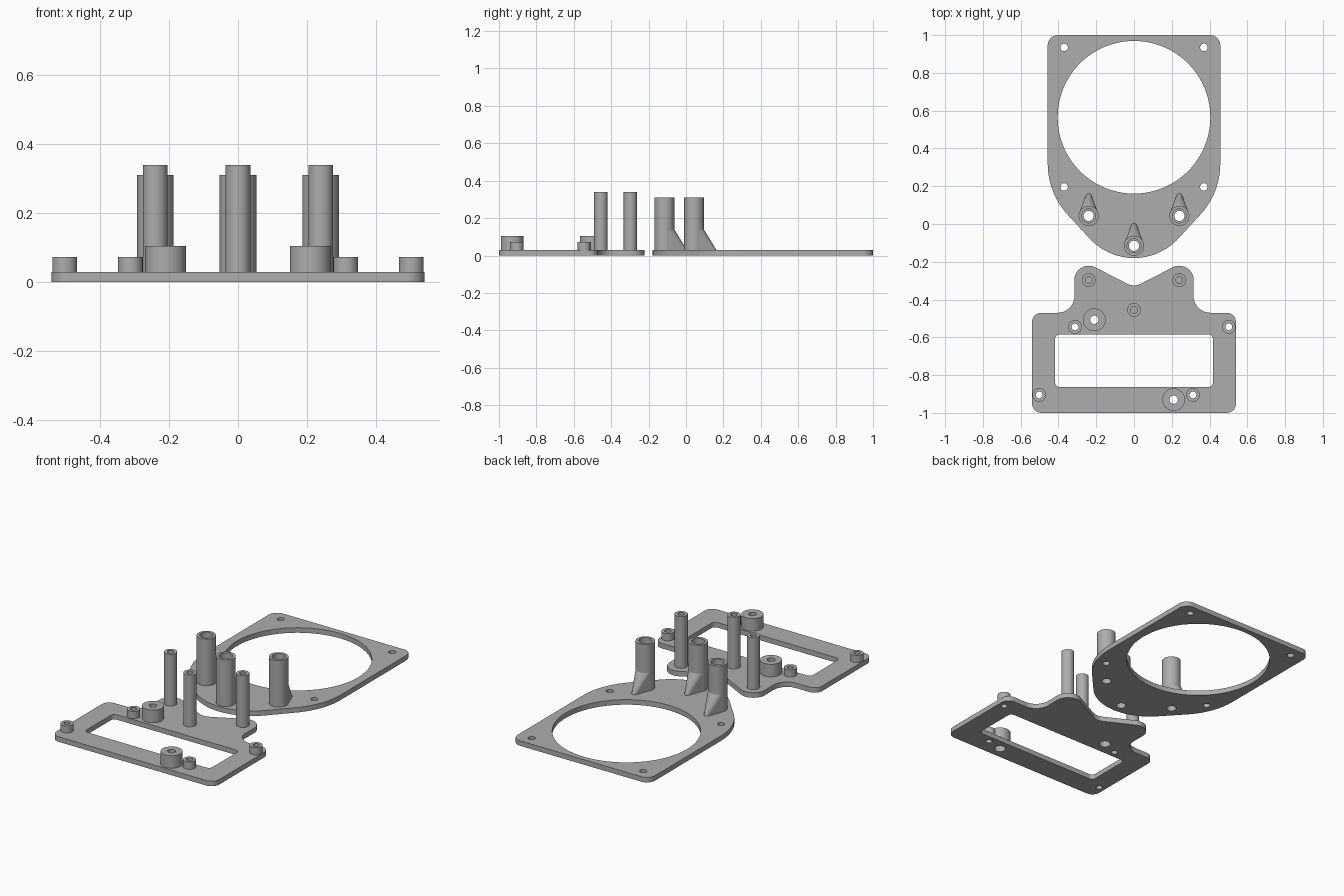
import bpy
import bmesh
from math import cos, sin, radians, pi
from mathutils import Vector

cube = bpy.data.objects.get("Cube")
if cube:
    bpy.data.objects.remove(cube, do_unlink=True)

THICK = 0.03
STEPS = 48

grey = bpy.data.materials.new("plain_grey")
grey.use_nodes = True
grey.diffuse_color = (0.42, 0.42, 0.42, 1)
grey.node_tree.nodes["Principled BSDF"].inputs["Base Color"].default_value = (0.42, 0.42, 0.42, 1)


def finish(bm, name):
    """Turn a bmesh into a named, shaded object."""
    bmesh.ops.recalc_face_normals(bm, faces=bm.faces)
    mesh = bpy.data.meshes.new(name)
    bm.to_mesh(mesh)
    bm.free()
    mesh.materials.append(grey)
    obj = bpy.data.objects.new(name, mesh)
    bpy.context.collection.objects.link(obj)
    shade(obj)
    return obj


def shade(obj):
    bpy.ops.object.select_all(action='DESELECT')
    obj.select_set(True)
    bpy.context.view_layer.objects.active = obj
    bpy.ops.object.shade_smooth_by_angle(angle=radians(30))


def arc(cx, cy, r, start, end):
    n = max(6, int(abs(end - start) / 5))
    angles = [radians(start + (end - start) * i / n) for i in range(n + 1)]
    return [(cx + r * cos(a), cy + r * sin(a)) for a in angles]


def outline(arcs):
    return [p for a in arcs for p in arc(*a)]


def circle(x, y, r, n=STEPS):
    return [(x + r * cos(2 * pi * i / n), y + r * sin(2 * pi * i / n)) for i in range(n)]


def plate(name, loops):
    """Flat plate from an outer loop and hole loops."""
    bm = bmesh.new()
    for loop in loops:
        vs = [bm.verts.new((x, y, 0)) for x, y in loop]
        for a, b in zip(vs, vs[1:] + vs[:1]):
            bm.edges.new((a, b))
    bmesh.ops.triangle_fill(bm, edges=bm.edges[:], normal=(0, 0, 1))
    top = bmesh.ops.extrude_face_region(bm, geom=bm.faces[:])["geom"]
    verts = [g for g in top if isinstance(g, bmesh.types.BMVert)]
    bmesh.ops.translate(bm, verts=verts, vec=(0, 0, THICK))
    return finish(bm, name)


def lathe(name, x, y, profile):
    """Revolve a closed (radius, height) profile round a vertical axis."""
    bm = bmesh.new()
    rings = [[bm.verts.new((x + px, y + py, z)) for px, py in circle(0, 0, r)]
             for r, z in profile]
    for j in range(len(profile)):
        k = (j + 1) % len(profile)
        if profile[j][0] == 0 and profile[k][0] == 0:
            continue
        for i in range(STEPS):
            m = (i + 1) % STEPS
            bm.faces.new((rings[j][i], rings[j][m], rings[k][m], rings[k][i]))
    bmesh.ops.remove_doubles(bm, verts=bm.verts, dist=0.00001)
    return finish(bm, name)


def gusset(name, x, y):
    """Tapered foot: hull of the tower base and a small tip, bored out."""
    bm = bmesh.new()
    points = [(px, py, z) for px, py in circle(x, y, 0.0525) for z in (0.02, 0.14)]
    points += [(px, py, z) for px, py in circle(x, y + 0.102, 0.016, 24) for z in (0.02, 0.032)]
    verts = [bm.verts.new(p) for p in points]
    hull = bmesh.ops.convex_hull(bm, input=verts)
    loose = {g for g in hull["geom_interior"] + hull["geom_unused"]
             if isinstance(g, bmesh.types.BMVert)}
    bmesh.ops.delete(bm, geom=list(loose), context='VERTS')
    obj = finish(bm, name)
    cutter = lathe("bore_cutter", x, y, [(0, -0.1), (0.045, -0.1), (0.045, 0.4), (0, 0.4)])
    cutter.hide_render = True
    mod = obj.modifiers.new("bore", 'BOOLEAN')
    mod.operation = 'DIFFERENCE'
    mod.solver = 'EXACT'
    mod.object = cutter
    bpy.context.view_layer.objects.active = obj
    bpy.ops.object.modifier_apply(modifier=mod.name)
    bpy.data.objects.remove(cutter, do_unlink=True)
    shade(obj)


# Positions shared by plates and their fittings
towers = {"left": (0.24, 0.043), "middle": (0, -0.115), "right": (-0.24, 0.043)}
POST_SHIFT = -0.34
small_bosses = [(-0.312, -0.545), (0.502, -0.545), (-0.502, -0.905), (0.312, -0.905)]
big_bosses = [(-0.21, -0.507), (0.21, -0.93)]

# Ring plate with the large round opening
ring_outline = outline([
    (0.402, 0.945, 0.055, 0, 90), (-0.402, 0.945, 0.055, 90, 180),
    (-0.057, 0.32, 0.4, 180, 225), (0, 0.14, 0.32, 225, 315),
    (0.057, 0.32, 0.4, 315, 360)])
ring_holes = [circle(0, 0.565, 0.404, 128)]
ring_holes += [circle(sx * 0.37, y, 0.02) for sx in (-1, 1) for y in (0.935, 0.196)]
ring_holes += [circle(x, y, 0.027) for x, y in towers.values()]
plate("ring_plate", [ring_outline] + ring_holes)

# Frame plate with two ears and the rectangular window
frame_outline = outline([
    (0.49, -0.52, 0.05, 0, 90), (0.405, -0.38, 0.09, 270, 180),
    (0.24, -0.297, 0.076, 0, 120), (0, -0.245, 0.08, 300, 240),
    (-0.24, -0.297, 0.076, 60, 180), (-0.405, -0.38, 0.09, 360, 270),
    (-0.49, -0.52, 0.05, 90, 180), (-0.49, -0.95, 0.05, 180, 270),
    (0.49, -0.95, 0.05, 270, 360)])
window = outline([
    (0.393, -0.61, 0.025, 0, 90), (-0.393, -0.61, 0.025, 90, 180),
    (-0.393, -0.838, 0.025, 180, 270), (0.393, -0.838, 0.025, 270, 360)])
frame_holes = [circle(x, y, 0.018) for x, y in small_bosses]
frame_holes += [circle(x, y, 0.032) for x, y in big_bosses]
plate("frame_plate", [frame_outline, window] + frame_holes)

# Hollow towers with tapered feet, and the matching posts
for side, (x, y) in towers.items():
    lathe(side + "_tower", x, y, [
        (0.027, THICK), (0.027, 0.06), (0.037, 0.06),
        (0.037, 0.31), (0.053, 0.31), (0.053, THICK)])
    gusset(side + "_tower_foot", x, y)
    lathe(side + "_post", x, y + POST_SHIFT, [
        (0, 0.2), (0.018, 0.2), (0.018, 0.34),
        (0.036, 0.34), (0.036, THICK), (0, THICK)])

# Small screw bosses
for i, (x, y) in enumerate(small_bosses):
    lathe(f"small_boss_{i + 1}", x, y, [
        (0.018, THICK), (0.018, 0.073), (0.036, 0.073), (0.036, THICK)])

# Large bosses, recessed from below
for i, (x, y) in enumerate(big_bosses):
    lathe(f"large_boss_{i + 1}", x, y, [
        (0.032, THICK), (0.032, 0.055), (0.022, 0.055),
        (0.022, 0.105), (0.06, 0.105), (0.06, THICK)])
